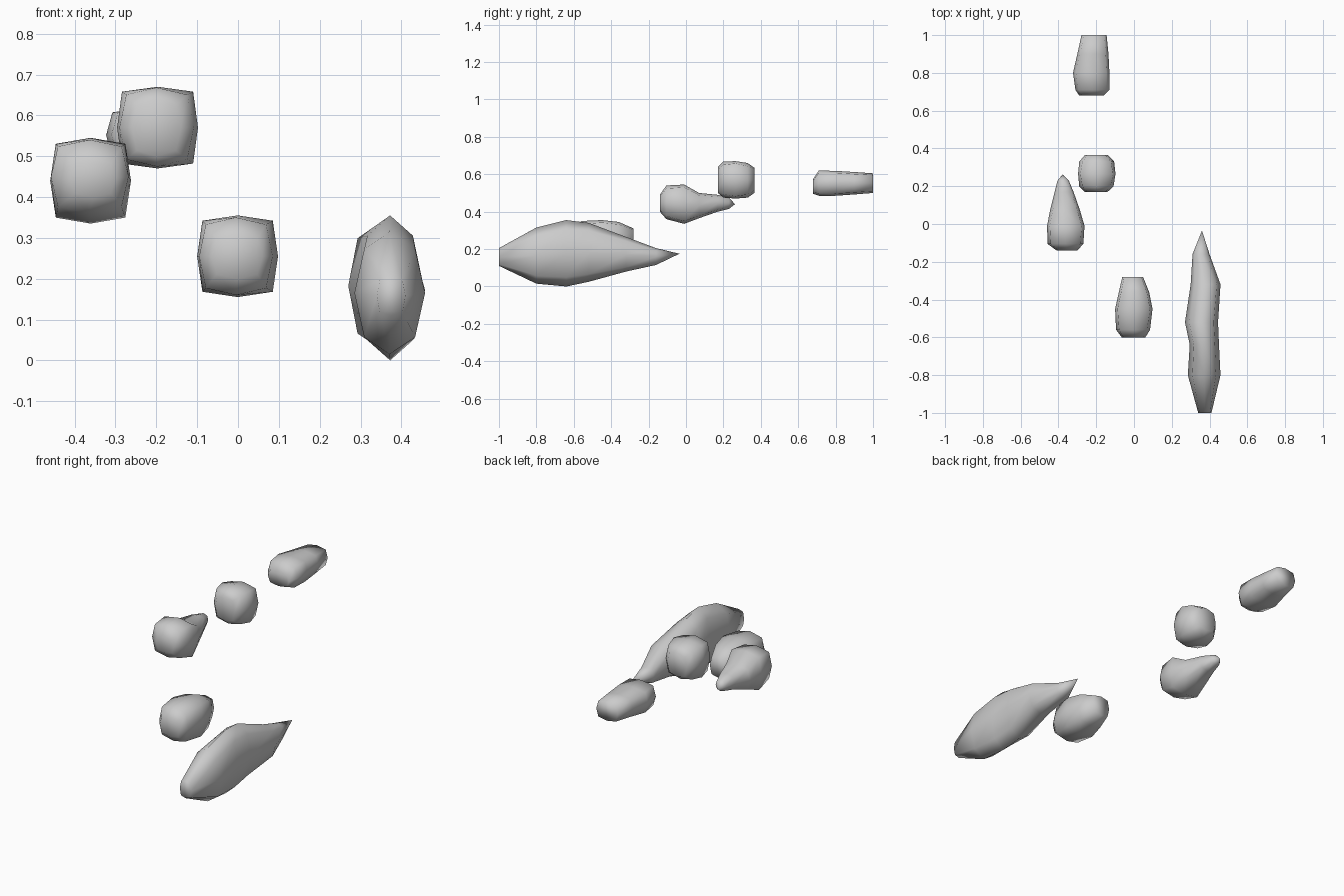
import bpy, bmesh


def blob(name, rings, tip=None):
    """Loft eight-sided sections along y: (y, x0, x1, z0, z1, corner fullness)."""
    bm = bmesh.new()
    loops = []
    for y, x0, x1, z0, z1, k in rings:
        cx, cz, rx, rz = (x0 + x1) / 2, (z0 + z1) / 2, (x1 - x0) / 2, (z1 - z0) / 2
        dirs = [(1, 0), (k, k), (0, 1), (-k, k), (-1, 0), (-k, -k), (0, -1), (k, -k)]
        loops.append([bm.verts.new((cx + a * rx, y, cz + b * rz)) for a, b in dirs])
    for a, b in zip(loops, loops[1:]):
        for i in range(8):
            j = (i + 1) % 8
            bm.faces.new((a[i], a[j], b[j], b[i]))
    bm.faces.new(loops[0])
    if tip:
        v = bm.verts.new(tip)
        for i in range(8):
            bm.faces.new((loops[-1][i], loops[-1][(i + 1) % 8], v))
    else:
        bm.faces.new(loops[-1][::-1])
    bmesh.ops.recalc_face_normals(bm, faces=bm.faces)
    for f in bm.faces:
        f.smooth = True
    me = bpy.data.meshes.new(name)
    bm.to_mesh(me)
    bm.free()
    ob = bpy.data.objects.new(name, me)
    bpy.context.collection.objects.link(ob)
    return ob


# Long tapering stone at front right
blob("long_stone", [
    (-1.00, .34, .41, .11, .205, .8),
    (-.80, .285, .458, .015, .315, .72),
    (-.64, .295, .45, .0, .355, .72),
    (-.52, .27, .445, .025, .34, .74),
    (-.32, .30, .458, .08, .265, .75),
    (-.16, .31, .40, .115, .205, .75),
], tip=(.36, -.035, .175))

# Short stone at front centre
blob("front_stone", [
    (-.60, -.065, .06, .20, .31, .8),
    (-.56, -.095, .085, .16, .35, .82),
    (-.45, -.10, .098, .155, .355, .87),
    (-.36, -.08, .08, .165, .345, .85),
    (-.28, -.062, .048, .195, .31, .82),
])

# Drop-shaped stone at left with a narrow tail
blob("tailed_stone", [
    (-.14, -.41, -.30, .40, .49, .8),
    (-.105, -.458, -.268, .36, .54, .82),
    (-.01, -.46, -.262, .335, .545, .86),
    (.07, -.445, -.285, .365, .50, .82),
    (.17, -.42, -.32, .40, .49, .78),
    (.23, -.405, -.345, .415, .475, .75),
], tip=(-.378, .262, .44))

# Compact cube-like stone
blob("cube_stone", [
    (.17, -.26, -.14, .50, .64, .8),
    (.20, -.29, -.108, .475, .668, .82),
    (.265, -.296, -.098, .47, .67, .88),
    (.33, -.29, -.105, .475, .66, .82),
    (.365, -.26, -.14, .50, .635, .8),
])

# Elongated stone at the back
blob("back_stone", [
    (.68, -.29, -.16, .495, .575, .8),
    (.71, -.31, -.13, .485, .62, .82),
    (.80, -.323, -.13, .485, .618, .84),
    (.90, -.30, -.135, .492, .612, .82),
    (1.00, -.278, -.145, .50, .605, .82),
])
